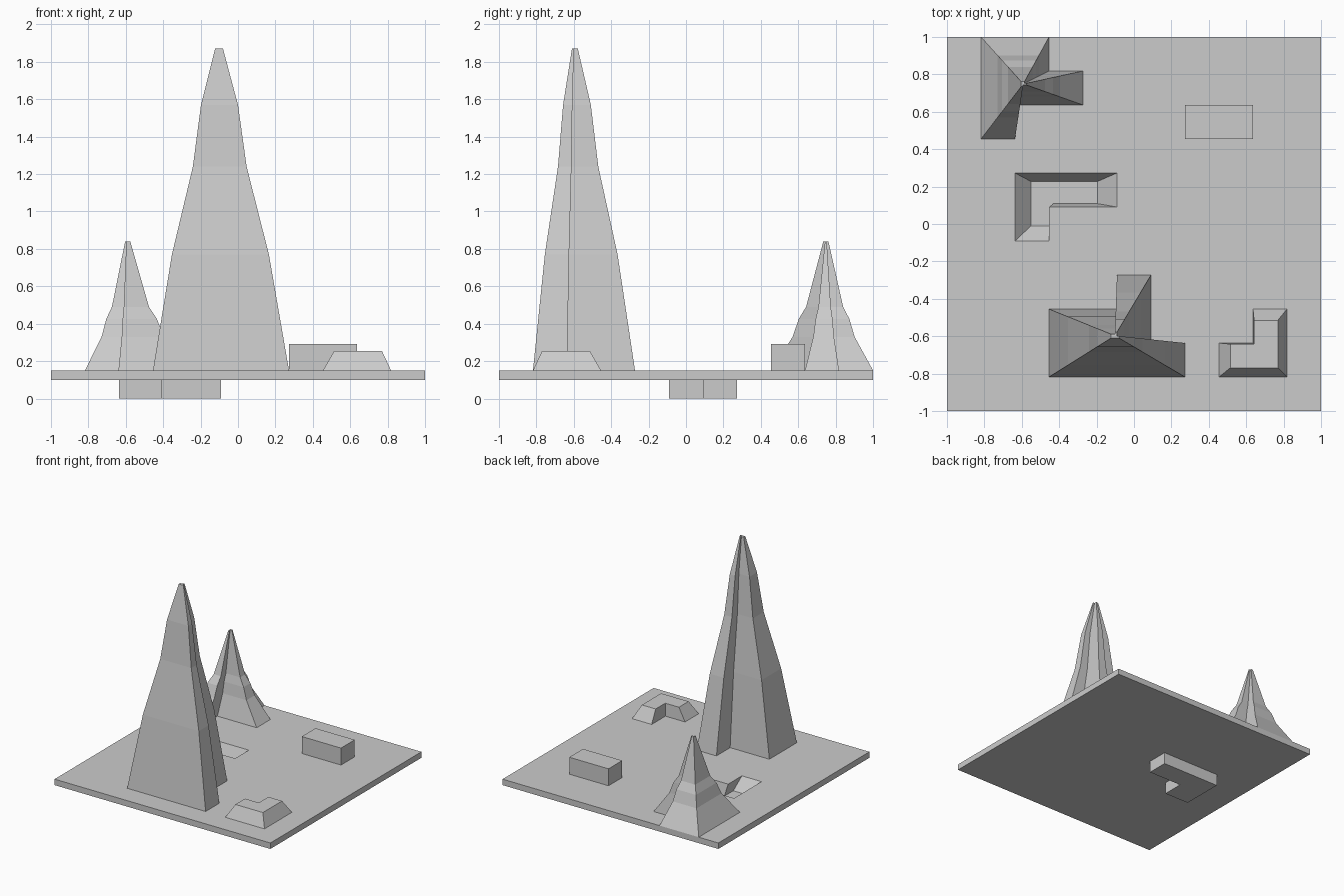
import bpy, bmesh

if "Cube" in bpy.data.objects:
    bpy.data.objects.remove(bpy.data.objects["Cube"])

CELL = 2 / 11  # outlines follow an 11 x 11 cell grid
BASE, TOP = 0.10, 0.15


def loft(name, cells, levels, centre=(0, 0)):
    """Closed solid from a cell outline, scaled about centre at each (z, scale) level."""
    cx, cy = centre
    pts = [(-1 + i * CELL, -1 + j * CELL) for i, j in cells]
    bm = bmesh.new()
    rings = [[bm.verts.new((cx + (x - cx) * s, cy + (y - cy) * s, z)) for x, y in pts]
             for z, s in levels]
    n = len(pts)
    for lo, hi in zip(rings, rings[1:]):
        for k in range(n):
            m = (k + 1) % n
            bm.faces.new((lo[k], lo[m], hi[m], hi[k]))
    bm.faces.new(rings[0][::-1])
    bm.faces.new(rings[-1])
    bmesh.ops.recalc_face_normals(bm, faces=bm.faces)
    mesh = bpy.data.meshes.new(name)
    bm.to_mesh(mesh)
    bm.free()
    obj = bpy.data.objects.new(name, mesh)
    bpy.context.collection.objects.link(obj)
    return obj


# Ground plate and the tray hanging under it
plate = loft("ground_plate", [(0, 0), (11, 0), (11, 11), (0, 11)], [(BASE, 1), (TOP, 1)])
tray = loft("pit_tray", [(2, 5), (3.27, 5), (3.27, 6), (5, 6), (5, 7), (2, 7)],
            [(0, 1), (BASE, 1)])

# Sloped L-shaped pit cut through the plate into the tray
cutter = loft("pit_cutter", [(2, 5), (3, 5), (3, 6), (5, 6), (5, 7), (2, 7)],
              [(0.05, 0.65), (TOP, 1), (0.2, 1)], (-0.39, 0.142))
cutter.hide_render = True
cutter.hide_set(True)
for target in (plate, tray):
    mod = target.modifiers.new("pit", 'BOOLEAN')
    mod.operation = 'DIFFERENCE'
    mod.solver = 'EXACT'
    mod.object = cutter

# Tall and small mountains
loft("tall_mountain",
     [(3, 1), (7, 1), (7, 2), (6, 2), (6, 4), (5, 4), (5, 3), (3, 3)],
     [(TOP, 1), (0.77, 0.713), (1.24, 0.395), (1.57, 0.272), (1.87, 0.058)],
     (-0.102, -0.597))
loft("small_mountain",
     [(1, 8), (2, 8), (2, 9), (4, 9), (4, 10), (3, 10), (3, 11), (1, 11)],
     [(TOP, 1), (0.33, 0.607), (0.425, 0.497), (0.49, 0.363), (0.84, 0.05)],
     (-0.592, 0.749))

# Low L-shaped plateau and plain block
loft("plateau", [(8, 1), (10, 1), (10, 3), (9, 3), (9, 2), (8, 2)],
     [(TOP, 1), (0.255, 0.7)], (0.655, -0.655))
loft("block", [(7, 8), (9, 8), (9, 9), (7, 9)], [(TOP, 1), (0.292, 1)])
